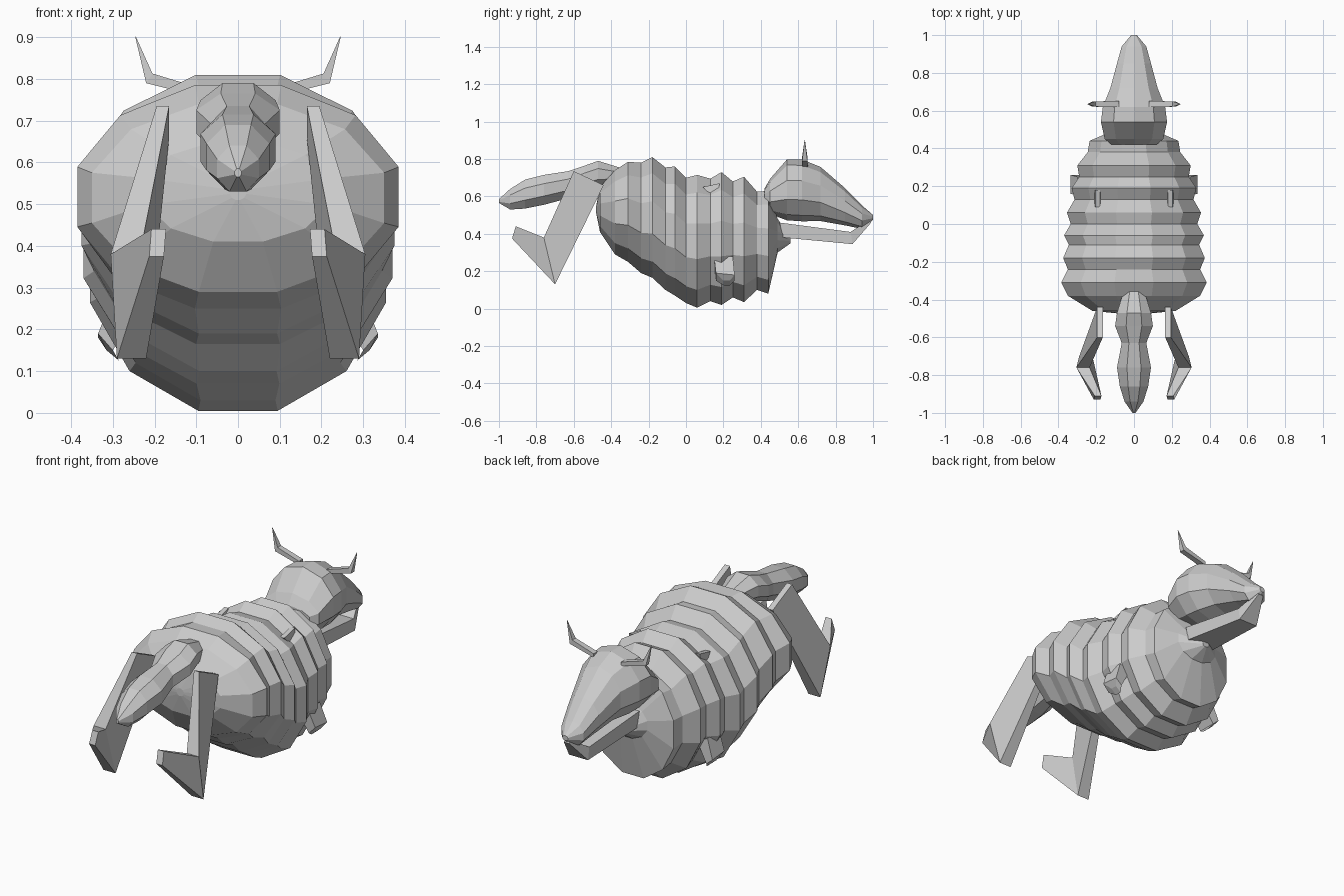
import bpy
import bmesh
from math import cos, sin, pi
from mathutils import Vector

default_cube = bpy.data.objects.get("Cube")
if default_cube:
    bpy.data.objects.remove(default_cube, do_unlink=True)

# Single plain grey for the whole creature
grey = bpy.data.materials.new("plain_grey")
grey.use_nodes = True
colour = (0.6, 0.6, 0.6, 1)
grey.diffuse_color = colour
grey.node_tree.nodes["Principled BSDF"].inputs["Base Color"].default_value = colour


def skin(name, loops):
    """Bridge a list of equal-length vertex loops and cap both ends."""
    bm = bmesh.new()
    rings = [[bm.verts.new(point) for point in loop] for loop in loops]
    for near, far in zip(rings, rings[1:]):
        for i in range(len(near)):
            j = (i + 1) % len(near)
            bm.faces.new((near[i], near[j], far[j], far[i]))
    bm.faces.new(rings[0])
    bm.faces.new(rings[-1])
    bmesh.ops.recalc_face_normals(bm, faces=bm.faces)
    mesh = bpy.data.meshes.new(name)
    bm.to_mesh(mesh)
    bm.free()
    mesh.materials.append(grey)
    obj = bpy.data.objects.new(name, mesh)
    bpy.context.collection.objects.link(obj)
    return obj


def ring(y, half_width, bottom, top, sides):
    """Upright polygon ring with flat top, bottom and flanks."""
    middle, half_height = (top + bottom) / 2, (top - bottom) / 2
    flat = cos(pi / sides)
    loop = []
    for i in range(sides):
        angle = (2 * i + 1) * pi / sides
        loop.append(Vector((half_width * cos(angle) / flat, y,
                            middle + half_height * sin(angle) / flat)))
    return loop


def loft(name, profile, sides):
    return skin(name, [ring(*section, sides) for section in profile])


def blade(upper, lower, thickness):
    """Four-cornered cross-section spanning an upper and a lower edge."""
    side = Vector((thickness / 2, 0, 0))
    upper, lower = Vector(upper), Vector(lower)
    return [upper - side, upper + side, lower + side, lower - side]


def pair(name, make_loops):
    """Build a left part and its mirrored right twin."""
    loops = make_loops()
    skin("left_" + name, loops)
    skin("right_" + name, [[(-p[0], p[1], p[2]) for p in loop] for loop in loops])


# Ridged barrel body: y, half width, bottom, top
loft("body", [
    (-.48, .02, .51, .55), (-.46, .22, .41, .65), (-.38, .35, .29, .74),
    (-.31, .385, .25, .785), (-.24, .35, .19, .78), (-.18, .375, .165, .81),
    (-.11, .345, .1, .755), (-.06, .37, .07, .76), (0, .335, .03, .7),
    (.06, .355, .005, .715), (.13, .315, .04, .695), (.19, .33, .02, .73),
    (.25, .29, .06, .68), (.31, .3, .035, .705), (.38, .245, .1, .625),
    (.44, .235, .08, .63), (.49, .12, .3, .48), (.56, .02, .35, .38),
], 12)

# Tapering head
loft("head", [
    (.42, .12, .56, .64), (.45, .155, .51, .69), (.54, .175, .48, .79),
    (.62, .165, .475, .79), (.72, .125, .475, .75), (.85, .09, .45, .64),
    (.94, .065, .43, .55), (1, .015, .475, .5),
], 10)

# Open lower jaw with an upturned tip
skin("lower_jaw", [
    blade((0, .5, .46), (0, .52, .38), .16),
    blade((0, .88, .41), (0, .89, .345), .11),
    blade((0, .98, .475), (0, .99, .46), .03),
])

# Segmented tail
loft("tail", [
    (-.34, .05, .67, .75), (-.47, .09, .65, .79), (-.54, .1, .63, .765),
    (-.63, .065, .59, .735), (-.76, .09, .555, .715), (-.86, .075, .535, .69),
    (-.94, .05, .53, .64), (-1, .008, .565, .585),
], 8)


# Folded hind legs: hip, knee, foot
pair("hind_leg", lambda: [
    blade((.18, -.6, .735), (.18, -.44, .66), .03),
    blade((.27, -.76, .38), (.255, -.7, .13), .07),
    blade((.19, -.91, .44), (.195, -.93, .375), .035),
])

# Short front stubs on the belly flanks
pair("front_stub", lambda: [
    [(.24, .15, .25), (.3, .15, .28), (.3, .25, .28), (.24, .25, .25)],
    [(.3, .16, .15), (.335, .16, .19), (.335, .26, .18), (.3, .26, .15)],
    [(.285, .2, .125), (.315, .2, .15), (.315, .235, .15), (.285, .235, .125)],
])

# Small back spurs
pair("back_spur", lambda: [
    [(.17, .12, .62), (.21, .12, .62), (.21, .17, .62), (.17, .17, .62)],
    [(.18, .09, .65), (.205, .09, .65), (.205, .18, .67), (.18, .18, .67)],
])


def horn():
    # Square sections following an outward then upward path
    path = [((.08, .775), (.08, .755)), ((.205, .813), (.22, .79)),
            ((.245, .902), (.246, .9))]
    loops = []
    for (upper, lower), depth in zip(path, (.016, .014, .001)):
        y = .635
        loops.append([(upper[0], y - depth, upper[1]), (upper[0], y + depth, upper[1]),
                      (lower[0], y + depth, lower[1]), (lower[0], y - depth, lower[1])])
    return loops


pair("horn", horn)
